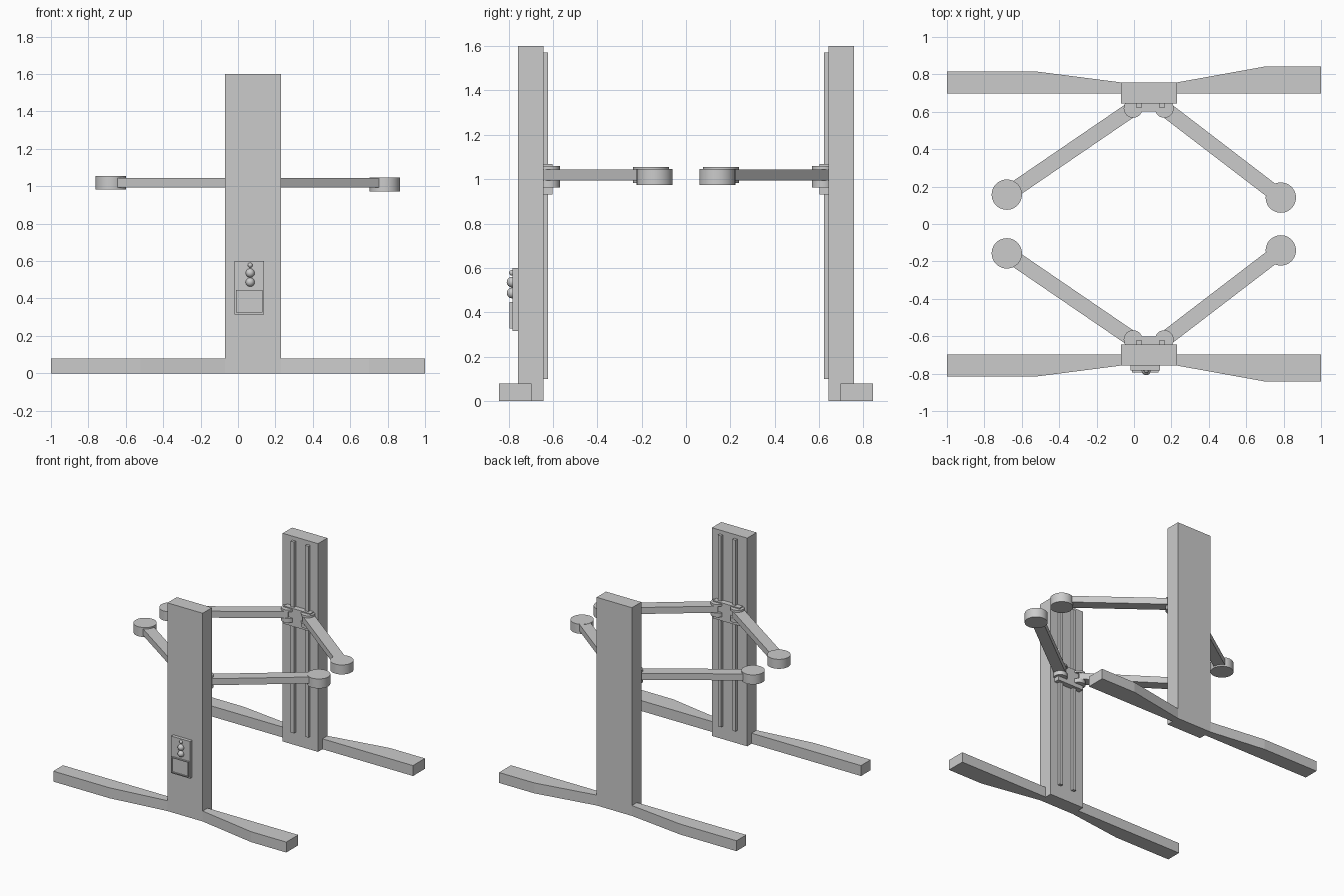
import bpy, bmesh, math
from mathutils import Vector

if "Cube" in bpy.data.objects:
    bpy.data.objects.remove(bpy.data.objects["Cube"])


def finish(name, bm, smooth=False):
    bmesh.ops.recalc_face_normals(bm, faces=bm.faces)
    me = bpy.data.meshes.new(name)
    bm.to_mesh(me)
    bm.free()
    ob = bpy.data.objects.new(name, me)
    bpy.context.collection.objects.link(ob)
    if smooth:
        bpy.ops.object.select_all(action='DESELECT')
        ob.select_set(True)
        bpy.context.view_layer.objects.active = ob
        bpy.ops.object.shade_smooth_by_angle(angle=math.radians(35))
    return ob


def prism(name, pts, z0, z1, smooth=False):
    """Extrude a plan outline from z0 to z1."""
    bm = bmesh.new()
    face = bm.faces.new([bm.verts.new((x, y, z0)) for x, y in pts])
    ext = bmesh.ops.extrude_face_region(bm, geom=[face])
    verts = [v for v in ext['geom'] if isinstance(v, bmesh.types.BMVert)]
    bmesh.ops.translate(bm, verts=verts, vec=(0, 0, z1 - z0))
    return finish(name, bm, smooth)


def box(name, x0, x1, y0, y1, z0, z1):
    return prism(name, [(x0, y0), (x1, y0), (x1, y1), (x0, y1)], z0, z1)


def disc(name, x, y, r, z0, z1, n=48):
    ring = [(x + r * math.cos(2 * math.pi * i / n), y + r * math.sin(2 * math.pi * i / n))
            for i in range(n)]
    return prism(name, ring, z0, z1, True)


def bar(name, a, b, w, z0, z1):
    a, b = Vector(a), Vector(b)
    d = (b - a).normalized()
    n = Vector((-d.y, d.x)) * w / 2
    return prism(name, [a + n, b + n, b - n, a - n], z0, z1)


for side, s in (("front", -1), ("back", 1)):
    # Post and its two guide rails
    box(side + "_post", -0.07, 0.23, s * 0.643, s * 0.757, 0, 1.6)
    for i, x in enumerate((0.027, 0.15)):
        box(f"{side}_rail_{i}", x - 0.014, x + 0.014, s * 0.621, s * 0.645, 0.1, 1.57)

    # Tapered floor feet
    right = [(0.23, 0.697), (1, 0.697), (1, 0.842), (0.7, 0.842), (0.23, 0.757)]
    left = [(-0.07, 0.697), (-1, 0.697), (-1, 0.815), (-0.52, 0.815), (-0.07, 0.757)]
    for label, pts in (("right", right), ("left", left)):
        prism(f"{side}_{label}_foot", [(x, s * y) for x, y in pts], 0, 0.08)

    # Sliding carriage
    box(side + "_carriage", -0.033, 0.193, s * 0.602, s * 0.643, 0.93, 1.068)

    # Swing arms with clevis ears and lifting pads
    for label, hx, px, py, pz in (("left", -0.005, -0.68, 0.157, 0.982),
                                  ("right", 0.162, 0.785, 0.141, 0.973)):
        hub, pad = (hx, s * 0.618), (px, s * py)
        disc(f"{side}_{label}_upper_ear", *hub, 0.05, 1.044, 1.06)
        disc(f"{side}_{label}_lower_ear", *hub, 0.05, 0.962, 0.994)
        bar(f"{side}_{label}_arm", hub, pad, 0.082, 0.994, 1.044)
        disc(f"{side}_{label}_pad", *pad, 0.081, pz, pz + 0.073)

# Control panel on the front post
box("control_panel", -0.02, 0.14, -0.783, -0.757, 0.315, 0.6)

# Screen box with a recessed face
bm = bmesh.new()
bmesh.ops.create_cube(bm, size=1)
bmesh.ops.scale(bm, verts=bm.verts, vec=(0.144, 0.02, 0.12))
bmesh.ops.translate(bm, verts=bm.verts, vec=(0.06, -0.785, 0.386))
front = min(bm.faces, key=lambda f: f.calc_center_median().y)
bmesh.ops.inset_region(bm, faces=[front], thickness=0.009)
ext = bmesh.ops.extrude_discrete_faces(bm, faces=[front])
bmesh.ops.translate(bm, verts=ext['faces'][0].verts[:], vec=(0, 0.008, 0))
finish("screen", bm)

# Round push buttons
for i, (z, r) in enumerate(((0.578, 0.013), (0.536, 0.024), (0.487, 0.024))):
    bm = bmesh.new()
    bmesh.ops.create_uvsphere(bm, u_segments=24, v_segments=12, radius=r)
    bmesh.ops.translate(bm, verts=bm.verts, vec=(0.065, -0.784, z))
    finish(f"button_{i}", bm, True)
